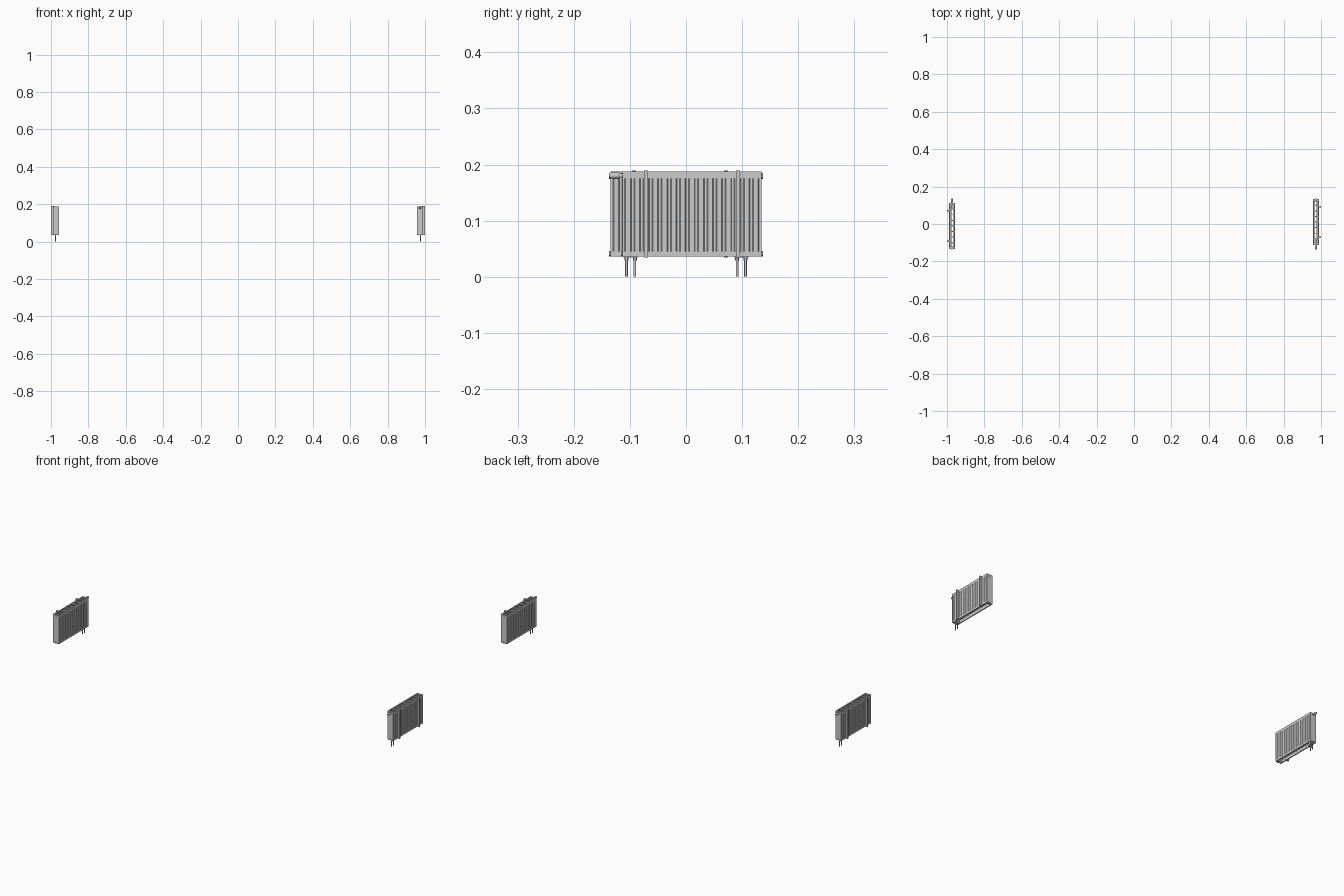
import bpy, bmesh, math
from mathutils import Matrix, Vector

if "Cube" in bpy.data.objects:
    bpy.data.objects.remove(bpy.data.objects["Cube"])

X0, X1 = 0.957, 0.990          # room side and wall side of the radiator body
XC = (X0 + X1) / 2
Y0, Y1 = -0.1135, 0.1345       # body length
YC = (Y0 + Y1) / 2
Z0, Z1 = 0.036, 0.188
parts = []


def finish(name, bm, smooth=False):
    me = bpy.data.meshes.new(name)
    bmesh.ops.recalc_face_normals(bm, faces=bm.faces)
    bm.to_mesh(me)
    bm.free()
    ob = bpy.data.objects.new(name, me)
    bpy.context.collection.objects.link(ob)
    parts.append(ob)
    if smooth:
        bpy.ops.object.select_all(action='DESELECT')
        ob.select_set(True)
        bpy.context.view_layer.objects.active = ob
        bpy.ops.object.shade_smooth_by_angle(angle=math.radians(35))
    return ob


def box(bm, xa, xb, ya, yb, za, zb):
    m = Matrix.Translation(((xa + xb) / 2, (ya + yb) / 2, (za + zb) / 2)) @ \
        Matrix.Diagonal((xb - xa, yb - ya, zb - za, 1))
    return bmesh.ops.create_cube(bm, size=1, matrix=m)['verts']


def rod(bm, a, b, r, r2=None, seg=16):
    a, b = Vector(a), Vector(b)
    d = b - a
    m = Matrix.Translation((a + b) / 2) @ d.to_track_quat('Z', 'Y').to_matrix().to_4x4()
    bmesh.ops.create_cone(bm, cap_ends=True, segments=seg, radius1=r,
                          radius2=r if r2 is None else r2, depth=d.length, matrix=m)


# fluted water panels, room side and wall side
N = 15
pitch = (Y1 - Y0 - 0.004) / N
for name, xs, out in (("room_panel", X0 + 0.002, -1), ("wall_panel", X1 - 0.002, 1)):
    bm = bmesh.new()
    xin = xs - out * 0.003
    box(bm, min(xs, xin), max(xs, xin), Y0 + 0.001, Y1 - 0.001, Z0, Z1 - 0.002)
    xo = xs + out * 0.002
    for za, zb in ((Z0, Z0 + 0.009), (Z1 - 0.013, Z1 - 0.002)):
        box(bm, min(xs, xo), max(xs, xo), Y0 + 0.001, Y1 - 0.001, za, zb)
    for i in range(N):
        yc = Y0 + 0.002 + (i + 0.5) * pitch
        vs = box(bm, min(xs, xo), max(xs, xo), yc - pitch * 0.36, yc + pitch * 0.36,
                 Z0 + 0.008, Z1 - 0.012)
        for v in vs:
            if abs(v.co.x - xo) < 1e-5:
                v.co.y = yc + (v.co.y - yc) * 0.72
    finish(name, bm)

# folded convector sheet between the panels
bm = bmesh.new()
prev = None
for i in range(N * 2 + 1):
    y = Y0 + 0.004 + i * (Y1 - Y0 - 0.008) / (N * 2)
    for x in ((X0 + 0.006, X1 - 0.006) if i % 2 else (X1 - 0.006, X0 + 0.006)):
        cur = [bm.verts.new((x, y, z)) for z in (Z0 + 0.012, Z1 - 0.018)]
        if prev:
            bm.faces.new((prev[0], cur[0], cur[1], prev[1]))
        prev = cur
finish("convector_fins", bm)

# end covers
bm = bmesh.new()
for ya in (Y0, Y1 - 0.002):
    box(bm, X0, X1, ya, ya + 0.002, Z0, Z1)
finish("end_covers", bm)

# top grille
bm = bmesh.new()
for xa in (X0, X1 - 0.005):
    box(bm, xa, xa + 0.005, Y0, Y1, Z1 - 0.003, Z1)
for k in range(9):
    y = Y0 + 0.004 + k * (Y1 - Y0 - 0.008) / 8
    box(bm, X0 + 0.004, X1 - 0.004, y - 0.0025, y + 0.0025, Z1 - 0.003, Z1 - 0.0005)
for x in (XC - 0.006, XC, XC + 0.006):
    box(bm, x - 0.0012, x + 0.0012, Y0 + 0.002, Y1 - 0.002, Z1 - 0.0035, Z1 - 0.001)
finish("top_grille", bm)

# header tubes joining the panels
bm = bmesh.new()
for y in (Y0 + 0.008, Y1 - 0.008):
    for z in (Z0 + 0.006, Z1 - 0.008):
        rod(bm, (X0 + 0.004, y, z), (X1 - 0.004, y, z), 0.005)
finish("header_tubes", bm, True)

# wall brackets
bm = bmesh.new()
for s in (-1, 1):
    y = YC + s * 0.082
    box(bm, X1 - 0.001, 1.0, y - 0.0035, y + 0.0035, 0.0345, 0.1895)
    for za in (0.0345, 0.1875):
        box(bm, X1 - 0.009, X1, y - 0.002, y + 0.002, za, za + 0.002)
finish("wall_brackets", bm)

# plugs on the ends
bm = bmesh.new()
for z in (Z0 + 0.005, Z1 - 0.009):
    rod(bm, (XC, Y1 - 0.001, z), (XC, 0.1372, z), 0.005, seg=6)
rod(bm, (XC, Y0 + 0.001, Z0 + 0.005), (XC, Y0 - 0.0025, Z0 + 0.005), 0.005, seg=6)
finish("end_plugs", bm)

# thermostat head
bm = bmesh.new()
z = 0.1805
rod(bm, (XC, Y0 + 0.001, z), (XC, Y0 - 0.005, z), 0.004)
rod(bm, (XC, Y0 - 0.004, z), (XC, Y0 - 0.009, z), 0.0045, 0.0062, 24)
rod(bm, (XC, Y0 - 0.009, z), (XC, Y0 - 0.020, z), 0.0062, 0.0056, 24)
rod(bm, (XC, Y0 - 0.020, z), (XC, -0.1372, z), 0.0056, 0.0035, 24)
finish("thermostat_head", bm, True)

# supply pipes with nuts
bm = bmesh.new()
for y in (-0.106, -0.091):
    rod(bm, (XC + 0.002, y, 0), (XC + 0.002, y, 0.042), 0.0023)
    rod(bm, (XC + 0.002, y, 0.029), (XC + 0.002, y, 0.035), 0.0037, seg=6)
box(bm, XC - 0.003, XC + 0.007, -0.111, -0.086, 0.034, 0.044)
finish("supply_pipes", bm, True)

# opposite radiator, turned half a circle
for ob in list(parts):
    c = ob.copy()
    c.name = "opposite_" + ob.name
    c.rotation_euler.z = math.pi
    bpy.context.collection.objects.link(c)
